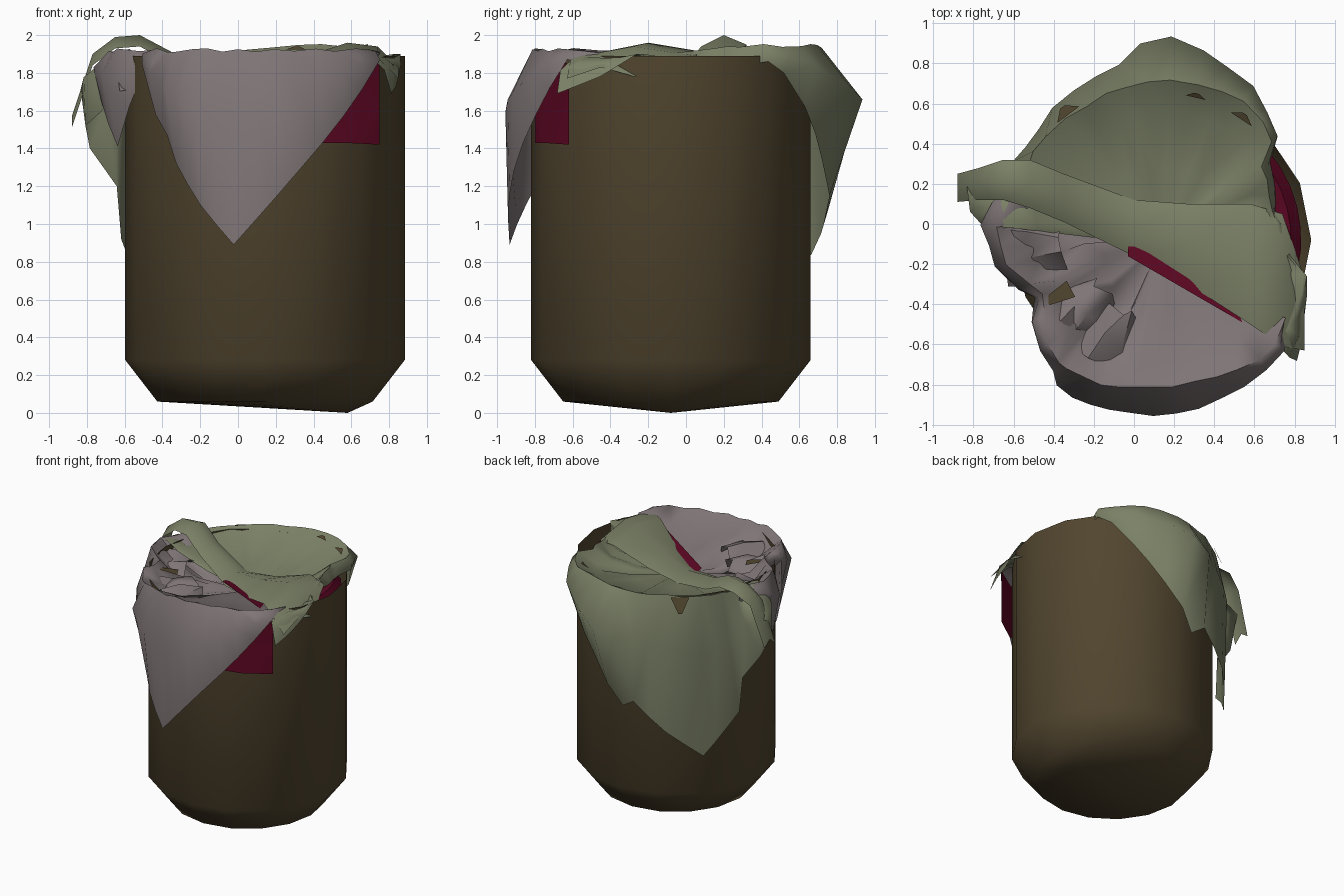
import bpy, bmesh, math, random
from mathutils import Vector

random.seed(4)
scene_cube = bpy.data.objects.get("Cube")
if scene_cube:
    bpy.data.objects.remove(scene_cube)

CENTRE = Vector((.143, -.08, 0))
RADIUS = .74


def material(name, colour):
    mat = bpy.data.materials.new(name)
    mat.use_nodes = True
    mat.diffuse_color = (*colour, 1)
    mat.node_tree.nodes["Principled BSDF"].inputs["Base Color"].default_value = (*colour, 1)
    return mat


brown = material("brown wicker", (.083, .06, .028))
green = material("sage cloth", (.2, .22, .135))
mauve = material("mauve cloth", (.212, .178, .182))
red = material("crimson cloth", (.105, .002, .016))


def polar(angle, radius, z):
    a = math.radians(angle)
    return CENTRE + Vector((radius * math.cos(a), radius * math.sin(a), z))


def jitter(amount):
    return Vector([random.uniform(-amount, amount) for _ in range(3)])


def finish(name, bm, mat, sharp):
    mesh = bpy.data.meshes.new(name)
    bm.to_mesh(mesh)
    bm.free()
    mesh.materials.append(mat)
    obj = bpy.data.objects.new(name, mesh)
    bpy.context.collection.objects.link(obj)
    bpy.ops.object.select_all(action="DESELECT")
    obj.select_set(True)
    bpy.context.view_layer.objects.active = obj
    bpy.ops.object.shade_smooth_by_angle(angle=math.radians(sharp))


def loft(name, rows, mat, closed=False, tip=None, sharp=50):
    """Skin a list of equally long point rows."""
    bm = bmesh.new()
    grid = [[bm.verts.new(p) for p in row] for row in rows]
    count = len(rows[0])
    for low, high in zip(grid, grid[1:]):
        for i in range(count if closed else count - 1):
            j = (i + 1) % count
            bm.faces.new((low[i], low[j], high[j], high[i]))
    if tip is not None:
        apex = bm.verts.new(tip)
        for i in range(count):
            bm.faces.new((grid[0][(i + 1) % count], grid[0][i], apex))
    if not closed:
        bmesh.ops.triangulate(bm, faces=bm.faces)
    bmesh.ops.recalc_face_normals(bm, faces=bm.faces)
    finish(name, bm, mat, sharp)


def spread(columns):
    """Fill in columns between the given ones, about every eight degrees."""
    result = []
    for a, b in zip(columns, columns[1:]):
        steps = max(1, round((b[0] - a[0]) / 8))
        for s in range(steps):
            result.append([u + (v - u) * s / steps for u, v in zip(a, b)])
    return result + [columns[-1]]


def drape(name, columns, mat, crumple, dip, calm_from, lift):
    """Cloth lying in the opening; columns are angle, rim, bulge and hem radius, hem height."""
    rows = [[] for _ in range(6)]
    for angle, rim, bulge, hem, hem_z in spread(columns):
        calm = angle > calm_from
        inner = .01 if calm else crumple
        sink = dip * .5 if calm else dip
        rim_z = 1.92 + lift * math.cos(math.radians(2 * (angle - 60)))
        bulge_z = rim_z + (hem_z - rim_z) * .35
        points = [(.01, 1.73), (rim * .45, 1.9 - sink), (rim * .8, 1.91 - sink * .6),
                  (rim, rim_z), (bulge, bulge_z), (hem, hem_z)]
        wrinkles = (0, inner, inner, .012, .012, 0)
        for row, (radius, z), amount in zip(rows, points, wrinkles):
            row.append(polar(angle, radius, z) + jitter(amount))
    loft(name, rows, mat, sharp=75)


# Basket: an open shell with a bevelled, slightly pointed foot
profile = ((.57, .06), (RADIUS, .28), (RADIUS, 1.89))
basket_rows = [[polar(i * 22.5, r, z) for i in range(16)] for r, z in profile]
loft("basket", basket_rows, brown, closed=True, tip=(.58, -.08, 0), sharp=70)

# Green cloth: right edge stays inside, the back hangs far over the rim
drape("green_cloth", [
    (-42, .76, .86, .9, 1.69), (-28, .76, .79, .8, 1.78), (-14, .72, .73, .74, 1.9),
    (-6, .62, .62, .63, 1.84), (15, .56, .57, .58, 1.84), (36, .62, .64, .66, 1.84),
    (42, .74, .77, .77, 1.86), (50, .77, .82, .78, 1.8), (60, .8, .89, .82, 1.62),
    (78, .8, .96, .82, 1.33), (88, .8, 1.02, .84, 1.15), (96, .79, .99, .81, .99),
    (103, .78, .91, .85, 1.06), (120, .78, .87, .86, .84), (139, .77, .83, .82, .62),
    (152, .77, .84, .82, .82), (160, .78, .84, .81, .92), (161, .78, .88, .83, 1.2),
    (165, .8, 1, .96, 1.4), (172, .8, .98, .96, 1.52), (176, .78, .87, .82, 1.64),
], green, .015, .12, 180, .03)

# Mauve cloth: left flap, a pinched gap, then the pointed front flap
drape("mauve_cloth", [
    (160, .75, .82, .8, 1.8), (175, .82, .91, .87, 1.65), (189, .78, .84, .79, 1.41),
    (199, .7, .77, .76, 1.62), (204, .66, .68, .7, 1.82), (212, .7, .76, .77, 1.85),
    (222, .78, .82, .78, 1.58), (229, .8, .85, .79, 1.47), (234, .8, .88, .8, 1.32),
    (246, .78, .91, .84, 1.1), (259, .74, .88, .87, .89), (282, .73, .85, .85, 1.28),
    (300, .75, .84, .83, 1.57), (318, .77, .8, .82, 1.87), (328, .72, .72, .72, 1.86),
], mauve, .045, .2, 250, 0)

# Green fold: a ridge sagging across the opening (x, y, z, half width)
back, ridge, front = [], [], []
for x, y, z, half in [(-.88, .18, 1.57, .07), (-.77, .2, 1.9, .08), (-.65, .22, 1.99, .1),
                      (-.52, .2, 2, .12), (-.35, .13, 1.91, .12), (0, -.02, 1.82, .14),
                      (.27, -.1, 1.86, .2), (.58, -.2, 1.96, .3), (.74, -.28, 1.94, .33),
                      (.85, -.45, 1.83, .18)]:
    back.append((x, y + half, z - .05))
    ridge.append((x, y, z))
    front.append((x, y - half, z - .06))
loft("green_fold", [back, ridge, front], green)

# Crumpled mauve knots rising in the front left of the opening
for angle, reach in ((183, .68), (222, .55), (243, .57)):
    knot = [[polar(angle + turn, reach + out, z) + jitter(.03)
             for turn, z in ((-16, 1.74), (-6, 1.86), (5, 1.83), (15, 1.73))]
            for out in (-.16, 0, .1)]
    loft("mauve_knot", knot, mauve)

# Red cloth: a lining at the right, a strip beneath the fold, a corner hanging in front
lining = [[polar(angle, r, z) for angle in range(-13, 43, 9)]
          for r, z in ((.5, 1.8), (.64, 1.85), (.69, 1.79))]
loft("red_lining", lining, red)
strip = [[(-.03 + t * .69, -.15 - t * .4 + off, z + t * .07) for t in (0, .3, .6, 1)]
         for off, z in ((.1, 1.77), (-.01, 1.79))]
loft("red_strip", strip, red)
corner = [[(.4, -.8, z), (.56, -.75 + fold, z), (.75, -.62, z - .01)]
          for z, fold in ((1.86, 0), (1.65, .02), (1.43, -.01))]
loft("red_corner", corner, red)

# Bits of basket showing through the cloths (angle, half width, inner and outer radius and height)
for angle, width, r_in, z_in, r_out, z_out in [
        (57, 5, .72, 1.925, .75, 1.94), (77, 4, .73, 1.925, .75, 1.94),
        (127, 5, .785, 1.9, .83, 1.79), (208, 5, .52, 1.85, .7, 1.88)]:
    patch = [[polar(angle - width, r_in, z_in), polar(angle + width, r_in, z_in)],
             [polar(angle - 1, r_out, z_out), polar(angle + 1, r_out, z_out)]]
    loft("rim_patch", patch, brown)
